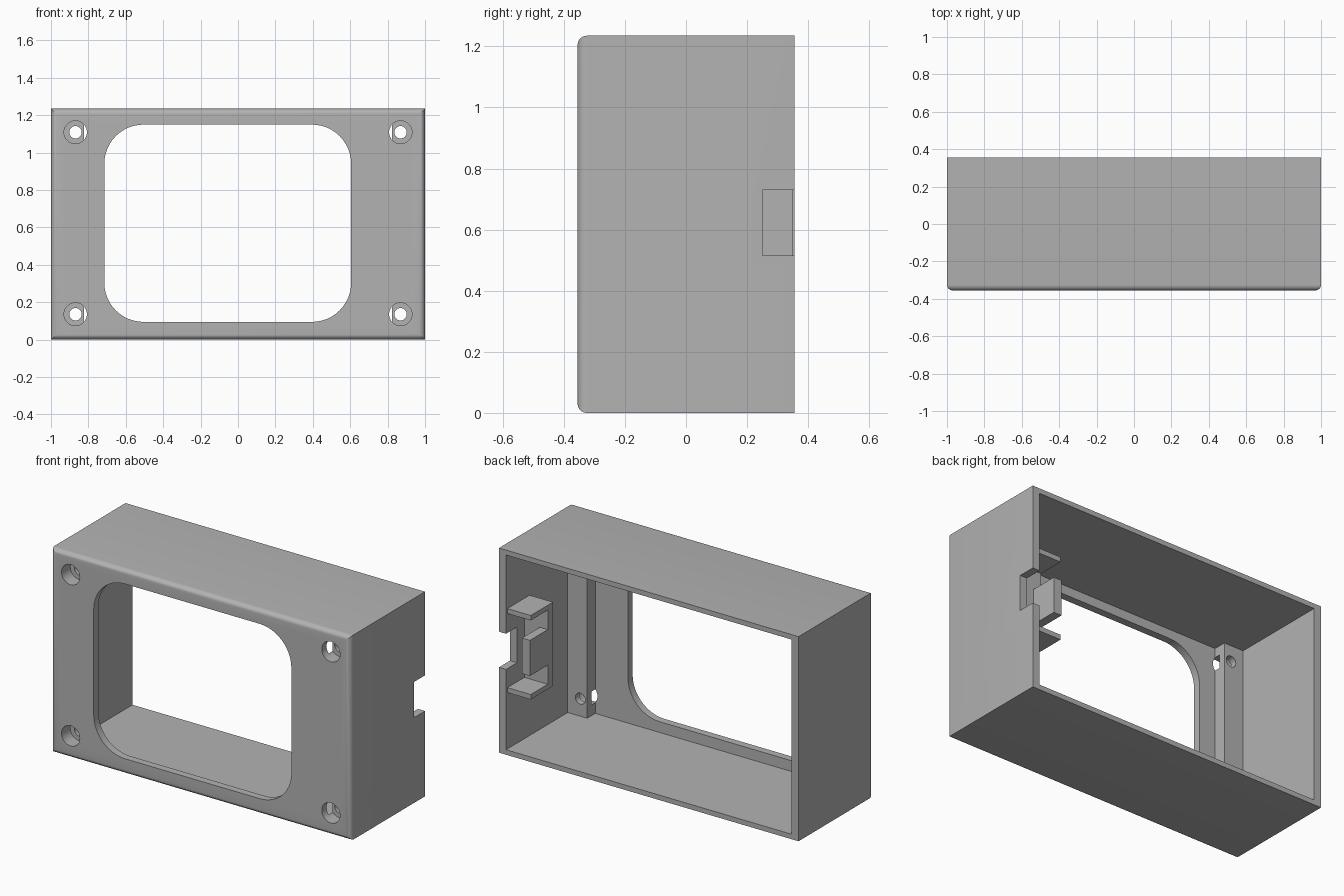
import bpy, bmesh, math
from mathutils import Matrix, Vector

if "Cube" in bpy.data.objects:
    bpy.data.objects.remove(bpy.data.objects["Cube"], do_unlink=True)

grey = bpy.data.materials.new("plain_grey")
grey.use_nodes = True
grey.diffuse_color = (0.45, 0.45, 0.45, 1)
grey.node_tree.nodes["Principled BSDF"].inputs["Base Color"].default_value = (0.45, 0.45, 0.45, 1)


def finish(name, bm):
    mesh = bpy.data.meshes.new(name)
    bmesh.ops.recalc_face_normals(bm, faces=bm.faces)
    bm.to_mesh(mesh)
    bm.free()
    mesh.materials.append(grey)
    obj = bpy.data.objects.new(name, mesh)
    bpy.context.collection.objects.link(obj)
    return obj


def box(name, xs, ys, zs, front_round=0, corner_round=0):
    """Box between limits; may round its front rim or its y-direction edges."""
    bm = bmesh.new()
    bmesh.ops.create_cube(bm, size=1)
    lo, hi = Vector((xs[0], ys[0], zs[0])), Vector((xs[1], ys[1], zs[1]))
    for v in bm.verts:
        v.co = (lo + hi) / 2 + v.co * (hi - lo)
    if front_round:
        rim = [e for e in bm.edges if all(abs(v.co.y - ys[0]) < 1e-4 for v in e.verts)]
        bmesh.ops.bevel(bm, geom=rim, offset=front_round, segments=6, profile=0.5, affect='EDGES')
    if corner_round:
        sides = [e for e in bm.edges if abs(e.verts[0].co.y - e.verts[1].co.y) > 1e-4]
        bmesh.ops.bevel(bm, geom=sides, offset=corner_round, segments=12, profile=0.5, affect='EDGES')
    return finish(name, bm)


def drill(name, x, z, radius, y0, y1):
    bm = bmesh.new()
    place = Matrix.Translation((x, (y0 + y1) / 2, z)) @ Matrix.Rotation(math.pi / 2, 4, 'X')
    bmesh.ops.create_cone(bm, cap_ends=True, segments=40, radius1=radius, radius2=radius,
                          depth=y1 - y0, matrix=place)
    return finish(name, bm)


def cut(obj, cutters):
    bpy.context.view_layer.objects.active = obj
    for c in cutters:
        c.hide_render = True
        mod = obj.modifiers.new("cut", 'BOOLEAN')
        mod.operation, mod.solver, mod.object = 'DIFFERENCE', 'EXACT', c
        bpy.ops.object.modifier_apply(modifier=mod.name)


W, D, H = 1.0, 0.355, 1.235
WALL, SKIN = 0.047, 0.03
INNER_Y = -0.31

# Hollow shell, open at the back
shell = box("shell", (-W, W), (-D, D), (0, H), front_round=0.03)
cavity = box("cavity_cutter", (-W + WALL, W - WALL), (INNER_Y, 0.5), (SKIN, H - SKIN))
window = box("window_cutter", (-0.715, 0.605), (-0.5, -0.2), (0.095, 1.15), corner_round=0.21)
notch = box("notch_cutter", (0.9, 1.1), (0.25, 0.5), (0.515, 0.73))

# Counterbored screw holes in the four corners
drills = []
for x in (-0.869, 0.869):
    for z in (0.136, 1.109):
        drills.append(drill("counterbore_cutter", x, z, 0.061, -0.5, -0.272))
        drills.append(drill("screw_hole_cutter", x, z, 0.033, -0.4, -0.1))
cut(shell, [cavity, window, notch] + drills)

# Full-height screw posts inside both ends
parts = [shell]
for side, s in (("left", 1), ("right", -1)):
    xs = sorted((s * 0.823, s * (W - WALL + 0.01)))
    post = box(side + "_screw_post", xs, (INNER_Y - 0.001, -0.233), (SKIN - 0.005, H - SKIN + 0.005))
    cut(post, drills)
    parts.append(post)

# Socket holder behind the notch: two shelves, front plate and retaining tab
TIP, ROOT = 0.797, W - WALL + 0.005
parts += [
    box("holder_top_shelf", (TIP, ROOT), (0.13, 0.342), (0.847, 0.877)),
    box("holder_bottom_shelf", (TIP, ROOT), (0.13, 0.342), (0.37, 0.40)),
    box("holder_front_plate", (TIP, ROOT), (0.13, 0.18), (0.40, 0.847)),
    box("holder_tab", (TIP, 0.85), (0.18, 0.35), (0.515, 0.73)),
]

for c in [cavity, window, notch] + drills:
    bpy.data.objects.remove(c, do_unlink=True)

bpy.ops.object.select_all(action='DESELECT')
for p in parts:
    p.select_set(True)
bpy.context.view_layer.objects.active = shell
bpy.ops.object.shade_smooth_by_angle(angle=math.radians(30))
